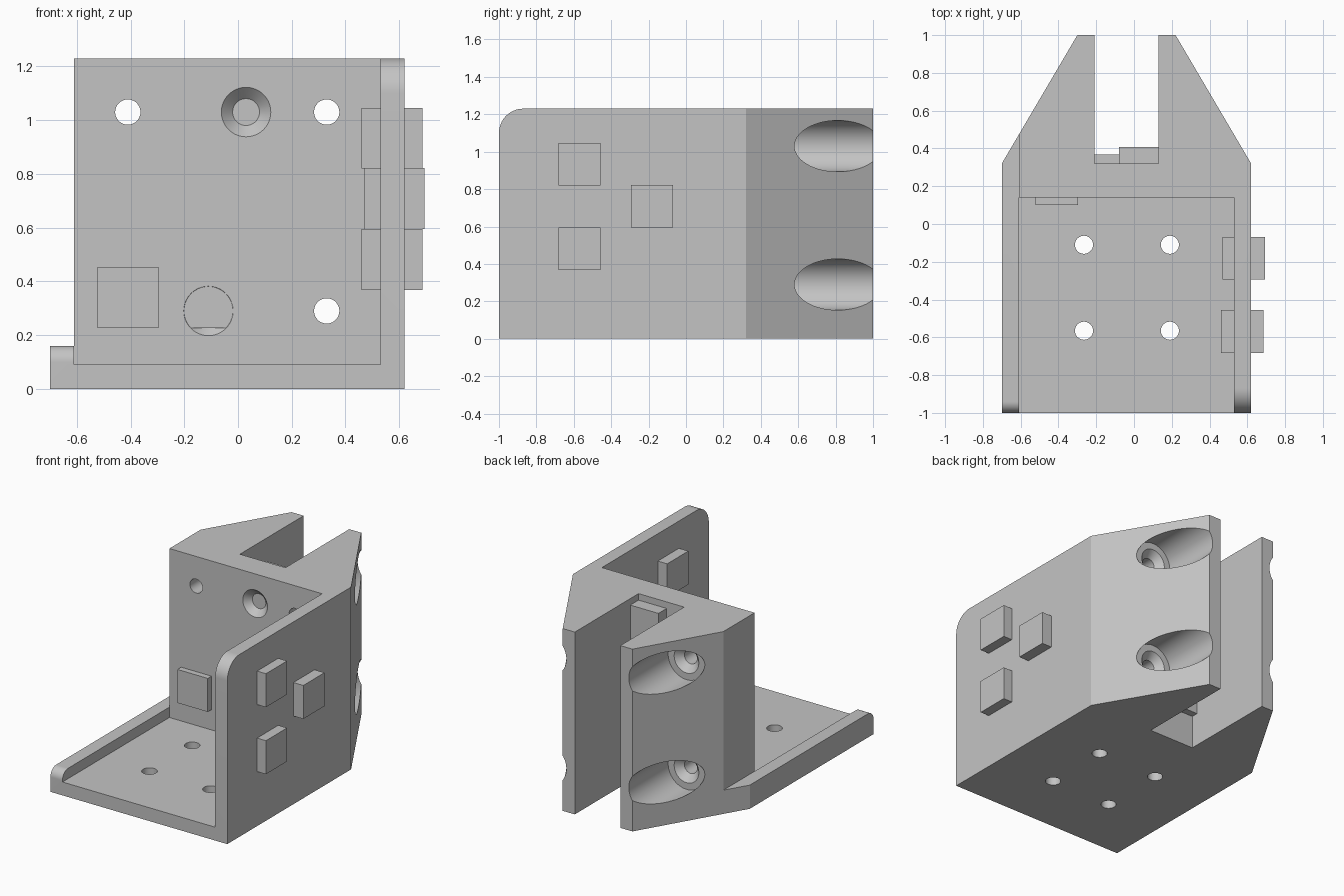
import bpy, bmesh, math
from mathutils import Vector

if "Cube" in bpy.data.objects:
    bpy.data.objects.remove(bpy.data.objects["Cube"])

grey = bpy.data.materials.new("plain_grey")
grey.diffuse_color = (0.55, 0.55, 0.55, 1)
grey.use_nodes = True
grey.node_tree.nodes["Principled BSDF"].inputs["Base Color"].default_value = grey.diffuse_color


def add_object(name, bm):
    bmesh.ops.recalc_face_normals(bm, faces=bm.faces)
    mesh = bpy.data.meshes.new(name)
    bm.to_mesh(mesh)
    bm.free()
    mesh.materials.append(grey)
    ob = bpy.data.objects.new(name, mesh)
    bpy.context.collection.objects.link(ob)
    return ob


def prism(name, points, direction):
    """Extrude a closed 3D outline along a direction."""
    bm = bmesh.new()
    face = bm.faces.new([bm.verts.new(p) for p in points])
    ext = bmesh.ops.extrude_face_region(bm, geom=[face])
    verts = [g for g in ext["geom"] if isinstance(g, bmesh.types.BMVert)]
    bmesh.ops.translate(bm, verts=verts, vec=Vector(direction))
    return add_object(name, bm)


def box(name, x0, x1, y0, y1, z0, z1):
    return prism(name, [(x0, y0, z0), (x1, y0, z0), (x1, y1, z0), (x0, y1, z0)],
                 (0, 0, z1 - z0))


def lathe(name, centre, axis, profile, n=64):
    """Closed solid of revolution; profile holds (distance along axis, radius)."""
    bm = bmesh.new()
    rings = []
    for d, r in profile:
        ring = []
        for i in range(n):
            a = 2 * math.pi * i / n
            u, v = r * math.cos(a), r * math.sin(a)
            off = (u, d, v) if axis == "y" else (u, v, d)
            ring.append(bm.verts.new(Vector(centre) + Vector(off)))
        rings.append(ring)
    for a, b in zip(rings, rings[1:]):
        for i in range(n):
            j = (i + 1) % n
            bm.faces.new((a[i], a[j], b[j], b[i]))
    bm.faces.new(rings[0])
    bm.faces.new(rings[-1])
    return add_object(name, bm)


def corner_cutter(name, x0, x1, h, r):
    """Rounds the front upper corner of a wall of height h."""
    arc = [(x0, -1 + r - r * math.cos(t * math.pi / 32),
            h - r + r * math.sin(t * math.pi / 32)) for t in range(17)]
    arc += [(x0, -1 + r, h + 0.1), (x0, -1.1, h + 0.1), (x0, -1.1, h - r)]
    return prism(name, arc, (x1 - x0, 0, 0))


# bracket body: tapered footprint with a rear slot
outline = [(-0.70, -1), (0.62, -1), (0.62, 0.32), (0.22, 1), (0.13, 1), (0.13, 0.32),
           (-0.21, 0.32), (-0.21, 1), (-0.30, 1), (-0.70, 0.32)]
body = prism("bracket_body", [(x, y, 0) for x, y in outline], (0, 0, 1.23))

# front pocket, low left lip and rounded wall corners
cutters = [
    box("pocket_cutter", -0.61, 0.53, -1.2, 0.14, 0.09, 1.4),
    box("lip_cutter", -0.9, -0.61, -1.2, 1.2, 0.16, 1.4),
    corner_cutter("wall_corner_cutter", 0.50, 0.8, 1.23, 0.13),
    corner_cutter("lip_corner_cutter", -0.9, -0.60, 0.16, 0.06),
]

# floor screw holes
for x in (-0.265, 0.19):
    for y in (-0.11, -0.565):
        cutters.append(lathe("floor_hole_cutter", (x, y, 0), "z",
                             [(-0.1, 0.048), (0.2, 0.048)], 32))

# corner holes with a countersink and a wide bore opening on the tapered faces
for x in (-0.41, 0.33):
    for z in (0.29, 1.03):
        cutters.append(lathe("corner_hole_cutter", (x, 0, z), "y",
                             [(0.1, 0.047), (0.535, 0.047), (0.58, 0.092),
                              (0.58, 0.137), (1.2, 0.137)]))

# countersunk centre holes leading into the slot
for x, z in ((0.03, 1.03), (-0.11, 0.29)):
    cutters.append(lathe("centre_hole_cutter", (x, 0, z), "y",
                         [(0.13, 0.102), (0.185, 0.047), (0.4, 0.047)]))

for c in cutters:
    mod = body.modifiers.new(c.name, "BOOLEAN")
    mod.operation = "DIFFERENCE"
    mod.solver = "EXACT"
    mod.object = c
    c.hide_render = True

# bake the cuts, then remove the cutters
bpy.context.view_layer.update()
graph = bpy.context.evaluated_depsgraph_get()
cut_mesh = bpy.data.meshes.new_from_object(body.evaluated_get(graph))
body.modifiers.clear()
body.data = cut_mesh
for c in cutters:
    bpy.data.objects.remove(c)
bpy.context.view_layer.objects.active = body
body.select_set(True)
bpy.ops.object.shade_smooth_by_angle(angle=math.radians(25))

# small cubes set into the walls
S = 0.226
for name, x, y, z in (
    ("side_block_upper", 0.46, -0.682, 0.82),
    ("side_block_lower", 0.46, -0.682, 0.368),
    ("side_block_middle", 0.468, -0.295, 0.595),
    ("front_block", -0.522, 0.10, 0.227),
    ("slot_block_lower", -0.223, 0.141, 0.227),
    ("slot_block_upper", -0.08, 0.182, 0.96),
):
    box(name, x, x + S, y, y + S, z, z + S)
